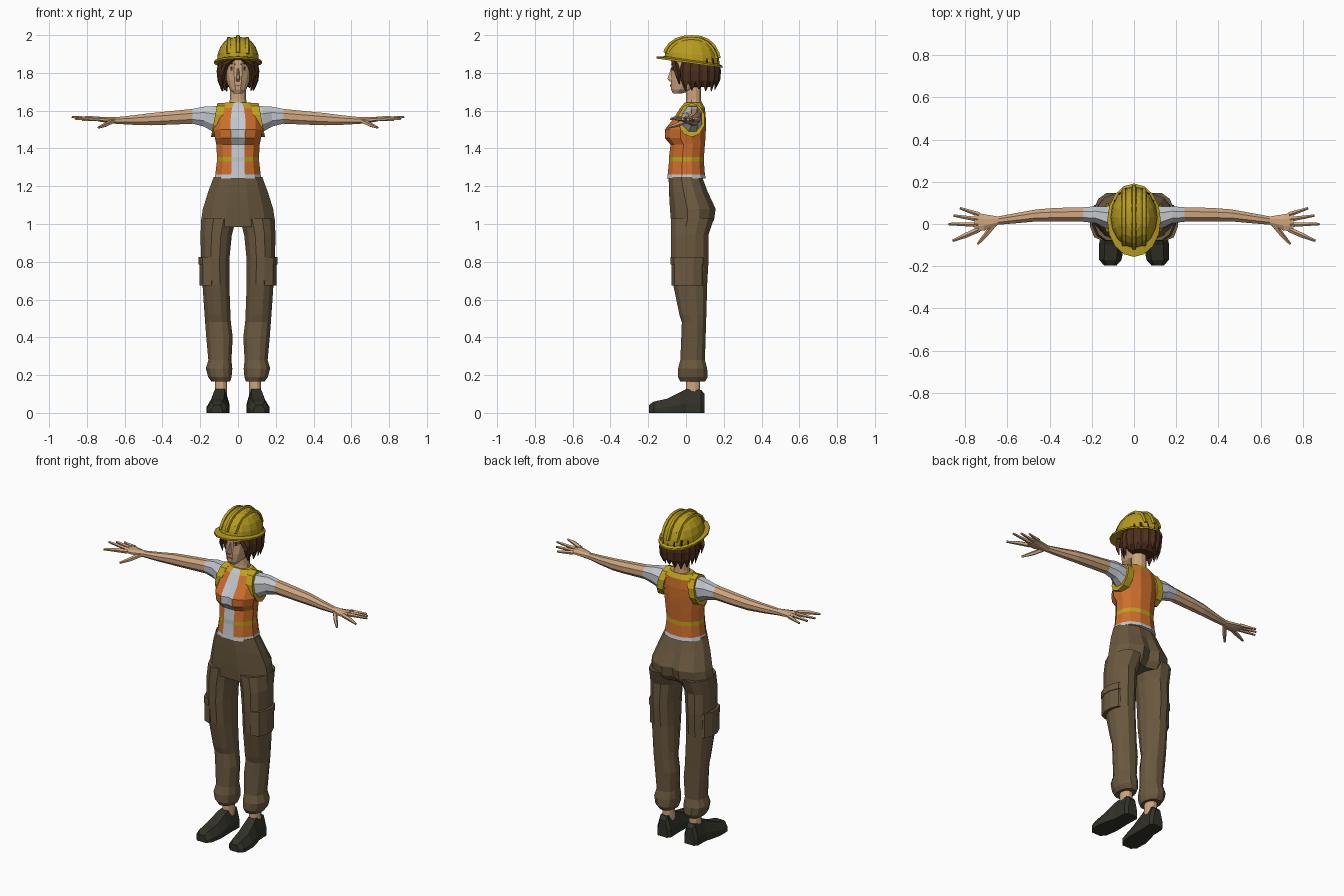
import bpy, bmesh, math, random
from mathutils import Vector

if "Cube" in bpy.data.objects:
    bpy.data.objects.remove(bpy.data.objects["Cube"])

random.seed(4)
COL = {"hat_yellow": (0.47, 0.33, 0.013), "trim_yellow": (0.52, 0.36, 0.012),
       "vest_orange": (0.62, 0.16, 0.025), "shirt_white": (0.55, 0.58, 0.62),
       "skin": (0.62, 0.38, 0.21), "trouser_brown": (0.145, 0.10, 0.05),
       "shoe_dark": (0.032, 0.032, 0.022), "hair_brown": (0.075, 0.028, 0.012),
       "eye_white": (0.5, 0.48, 0.45), "lip": (0.35, 0.13, 0.08)}
MAT = {}
for k, c in COL.items():
    MAT[k] = bpy.data.materials.new(k)
    MAT[k].diffuse_color = (*c, 1)


def finish(name, bm, mats, rule=None):
    bmesh.ops.recalc_face_normals(bm, faces=bm.faces)
    me = bpy.data.meshes.new(name)
    for m in mats:
        me.materials.append(MAT[m])
    if rule:
        for f in bm.faces:
            f.material_index = rule(f.calc_center_median())
    bm.to_mesh(me)
    bm.free()
    ob = bpy.data.objects.new(name, me)
    bpy.context.collection.objects.link(ob)
    return ob


def loft(name, rings, mats, rule=None, side=1):
    """Skin a closed body through equal-length rings; side=-1 mirrors it in x."""
    bm = bmesh.new()
    vs = [[bm.verts.new((p[0] * side, p[1], p[2])) for p in r] for r in rings]
    n = len(vs[0])
    for a, b in zip(vs, vs[1:]):
        for i in range(n):
            bm.faces.new((a[i], a[(i + 1) % n], b[(i + 1) % n], b[i]))
    bm.faces.new(vs[0])
    bm.faces.new(vs[-1])
    return finish(name, bm, mats, rule)


def section(z, w, yf, yb, cx=0, cf=0, cb=0):
    """Body cross-section: half width, front and back depth, centre creases."""
    d = yb - yf
    half = [(.3, yf), (.72, yf + .12 * d), (1, yf + .38 * d),
            (.97, yf + .65 * d), (.75, yb - .13 * d), (.3, yb)]
    return ([(cx, yf + cf, z)] + [(cx + w * u, y, z) for u, y in half]
            + [(cx, yb - cb, z)] + [(cx - w * u, y, z) for u, y in reversed(half)])


def xring(x, y0, y1, z0, z1, n=8, lean=0):
    """Ring across the arm direction."""
    cy, cz, ry, rz = (y0 + y1) / 2, (z0 + z1) / 2, (y1 - y0) / 2, (z1 - z0) / 2
    out = []
    for i in range(n):
        a = 2 * math.pi * (i + .5) / n
        out.append((x - lean * rz * math.sin(a), cy + ry * 1.06 * math.cos(a), cz + rz * 1.06 * math.sin(a)))
    return out


def tube(name, pts, radii, mat, side=1, n=5):
    """Tapered limb through a few points."""
    pts = [Vector(p) for p in pts]
    rings = []
    for i, p in enumerate(pts):
        d = (pts[min(i + 1, len(pts) - 1)] - pts[max(i - 1, 0)]).normalized()
        u = d.cross(Vector((0, 1, 0)) if abs(d.y) < .8 else Vector((1, 0, 0))).normalized()
        v = d.cross(u)
        rings.append([p + radii[i] * (u * math.cos(2 * math.pi * k / n) + v * math.sin(2 * math.pi * k / n))
                      for k in range(n)])
    return loft(name, rings, [mat], side=side)


# Vest and shirt: white hem and front strip, yellow belt and collar
def vest_rule(c):
    if c.z < 1.255 or (abs(c.x) < .03 and c.y < .02):
        return 1
    return 2 if 1.33 < c.z < 1.355 or c.z > 1.615 else 0


torso = [(1.24, .125, -.10, .105, 0), (1.262, .12, -.097, .10, 0), (1.33, .112, -.09, .095, 0),
         (1.355, .111, -.09, .095, 0), (1.42, .115, -.082, .10, 0), (1.455, .122, -.112, .103, .01),
         (1.50, .13, -.112, .105, .01), (1.56, .128, -.065, .105, 0), (1.615, .105, -.03, .10, 0),
         (1.642, .07, -.008, .085, 0)]
loft("vest", [section(z, w, f, b, cf=c) for z, w, f, b, c in torso],
     ["vest_orange", "shirt_white", "trim_yellow"], vest_rule)

# Trousers: seat, two legs, pockets with flaps
seat = [(1.25, .128, -.092, .085, 0), (1.17, .158, -.09, .115, .005), (1.08, .186, -.085, .157, .02),
        (1.02, .195, -.08, .148, .025), (.985, .196, -.076, .12, .02)]
loft("trouser_seat", [section(z, w, f, b, cb=c) for z, w, f, b, c in seat], ["trouser_brown"])
legs = [(1.03, .01, .193, -.079, .148), (.94, .033, .199, -.08, .118), (.82, .045, .195, -.079, .12),
        (.68, .046, .188, -.068, .112), (.52, .04, .177, -.035, .108), (.48, .038, .174, -.022, .106),
        (.40, .028, .168, -.025, .104), (.28, .035, .157, -.03, .10), (.235, .03, .17, -.042, .112),
        (.19, .034, .158, -.043, .115), (.165, .042, .14, -.03, .10)]
pocket = [(.14, -.078), (.185, -.06), (.205, -.01), (.205, .04), (.185, .085), (.14, .1)]
shoe = [(-.196, .112, .03, .042), (-.17, .112, .053, .06), (-.10, .107, .06, .075), (-.03, .10, .052, .11),
        (0, .095, .046, .126), (.08, .092, .046, .122), (.098, .092, .032, .10)]
arm = [(.06, -.02, .09, 1.50, 1.625), (.13, -.022, .085, 1.485, 1.625), (.18, .003, .085, 1.515, 1.622),
       (.24, .01, .08, 1.53, 1.61), (.37, .01, .077, 1.525, 1.597), (.46, .012, .07, 1.522, 1.588),
       (.56, .003, .052, 1.525, 1.575), (.645, -.004, .036, 1.53, 1.566), (.71, -.032, .047, 1.538, 1.566),
       (.755, -.035, .055, 1.546, 1.566)]
fingers = {"little_finger": [(.735, .045, 1.555), (.825, .075, 1.55)],
           "ring_finger": [(.74, .022, 1.556), (.855, .04, 1.558)],
           "middle_finger": [(.74, -.003, 1.556), (.88, .0, 1.566)],
           "index_finger": [(.735, -.026, 1.556), (.80, -.055, 1.56), (.86, -.08, 1.556)],
           "thumb": [(.66, .0, 1.545), (.70, -.05, 1.525), (.74, -.095, 1.51)]}

for s, tag in ((1, "left"), (-1, "right")):
    loft(f"trouser_leg_{tag}", [section(z, (o - i) / 2, f, b, cx=(o + i) / 2) for z, i, o, f, b in legs],
         ["trouser_brown"], side=s)
    loft(f"pocket_{tag}", [[(x, y, z) for x, y in pocket] for z in (.675, .80)], ["trouser_brown"], side=s)
    loft(f"pocket_flap_{tag}", [[(x * 1.02, y * 1.05, z) for x, y in pocket] for z in (.785, .825)],
         ["trouser_brown"], side=s)
    # Ankle and shoe
    loft(f"ankle_{tag}", [section(z, .032, .0, .075, cx=.09) for z in (.09, .2)], ["skin"], side=s)
    loft(f"shoe_{tag}", [[(c - w, y, 0), (c - w, y, .4 * h), (c - .55 * w, y, h),
                          (c + .55 * w, y, h), (c + w, y, .4 * h), (c + w, y, 0)] for y, c, w, h in shoe],
         ["shoe_dark"], side=s)
    # Arm with sleeve, hand and armhole trim
    loft(f"arm_{tag}", [xring(*r) for r in arm], ["skin", "shirt_white"],
         lambda c: 1 if abs(c.x) < .235 else 0, s)
    loft(f"armhole_trim_{tag}", [xring(x, -.038, .098, 1.465, 1.636, 10, .2) for x in (.085, .126)],
         ["trim_yellow"], side=s)
    for fn, pts in fingers.items():
        r = [.013, .012, .006] if len(pts) == 3 else [.012, .006]
        tube(f"{fn}_{tag}", pts, r, "skin", s)

# Neck and head
loft("neck", [section(z, w, f, b) for z, w, f, b in
              ((1.60, .055, -.005, .085), (1.66, .043, .0, .08), (1.75, .043, .0, .08))], ["skin"])
head = [(1.692, .024, -.07, -.02), (1.712, .044, -.08, .05), (1.76, .062, -.08, .10),
        (1.80, .07, -.076, .13), (1.86, .074, -.076, .14), (1.90, .07, -.06, .13)]
loft("head", [section(*r) for r in head], ["skin"])
nose = [[(-.006, -.07, 1.825), (.006, -.07, 1.825), (.002, -.08, 1.825), (-.002, -.08, 1.825)],
        [(-.014, -.07, 1.765), (.014, -.07, 1.765), (.005, -.098, 1.768), (-.005, -.098, 1.768)],
        [(-.012, -.07, 1.752), (.012, -.07, 1.752), (.004, -.085, 1.754), (-.004, -.085, 1.754)]]
loft("nose", nose, ["skin"])


def face_plate(name, outline, mat, lift, side=1):
    """Thin plate following the slanted front of the face."""
    rings = [[(x, -.076 + max(0, x - .021) * .84 - lift - t, z) for x, z in outline] for t in (0, .004)]
    loft(name, rings, [mat], side=side)


for s, tag in ((1, "left"), (-1, "right")):
    face_plate(f"eye_{tag}", [(.02, 1.817), (.03, 1.812), (.046, 1.818), (.049, 1.827), (.033, 1.831)],
               "eye_white", 0, s)
    face_plate(f"iris_{tag}", [(.028, 1.812), (.041, 1.812), (.041, 1.831), (.028, 1.831)], "hair_brown", .002, s)
    face_plate(f"eyelid_{tag}", [(.019, 1.82), (.033, 1.829), (.051, 1.827), (.034, 1.835)], "hair_brown", .003, s)
    face_plate(f"eyebrow_{tag}", [(.014, 1.842), (.05, 1.848), (.04, 1.855), (.014, 1.849)], "hair_brown", 0, s)
loft("mouth", [[(-.02, y, 1.733), (0, y, 1.727), (.02, y, 1.733), (0, y, 1.738)] for y in (-.079, -.084)], ["lip"])

# Hair: inner mass plus pointed locks round the sides and back
hair = [(1.88, .098, -.045, .165), (1.80, .10, -.03, .162), (1.75, .088, .005, .145), (1.725, .065, .03, .125)]
loft("hair_mass", [section(*r) for r in hair], ["hair_brown"])
for i in range(13):
    a = math.radians(-128 + 256 * i / 12)
    sx, cy = math.sin(a), math.cos(a)
    tip = 1.70 + random.uniform(0, .025)
    path = [(.09, 1.875, .026), (.1, 1.81, .03), (.098, 1.76, .024), (.088, tip, .003)]
    rings = []
    for r, z, h in path:
        c = Vector((sx * r, .06 + cy * (r + .012), z))
        t, o = Vector((cy, -sx, 0)) * h, Vector((sx, cy, 0)) * h * .5
        rings.append([c - t, c + o * .9, c + t, c - o])
    loft(f"hair_lock_{i + 1}", rings, ["hair_brown"])
for s, tag in ((1, "left"), (-1, "right")):
    tube(f"fringe_{tag}", [(.02, -.07, 1.872), (.062, -.058, 1.848), (.084, -.042, 1.79), (.08, -.035, 1.74)],
         [.012, .016, .015, .003], "hair_brown", s, 4)

# Hard hat: tilted dome, brim and three ribs
CY, RX, RY, N = .032, .112, .147, 16


def base(y):
    return 1.875 - .14 * (y + .1)


def dome(rho, a, grow=0):
    h = math.sqrt(max(0, 1 - rho ** 2.5))
    x, y = RX * rho * math.sin(a), CY - RY * rho * math.cos(a)
    return (x, y, base(y) + (1.991 - base(y)) * h)


loft("hat_dome", [[dome(r, 2 * math.pi * i / N) for i in range(N)] for r in (1, .96, .85, .65, .38, .08)],
     ["hat_yellow"])


def brim_ring(rx, ry, cy, dz):
    out = []
    for i in range(N):
        a = 2 * math.pi * i / N
        y = cy - ry * math.cos(a)
        out.append((rx * math.sin(a), y, base(y) + dz))
    return out


loft("hat_brim", [brim_ring(.108, .143, CY, .012), brim_ring(.127, .174, .018, .003),
                  brim_ring(.127, .174, .018, -.007), brim_ring(.108, .143, CY, -.002)], ["hat_yellow"])
for x0, tag in ((-.048, "right"), (0, "middle"), (.048, "left")):
    rings = []
    for i in range(11):
        c = math.cos(math.pi * i / 10)
        ry = .97 * math.sqrt(1 - (x0 / RX) ** 2)
        y = CY - RY * ry * c
        rho = math.hypot(x0 / RX, (y - CY) / RY)
        z = base(y) + (1.991 - base(y)) * math.sqrt(max(0, 1 - rho ** 2.5))
        ring = []
        for dx, k in ((-.012, .96), (-.008, 1.065), (.008, 1.065), (.012, .96)):
            ring.append((x0 + dx, CY + (y - CY) * k, 1.856 + (z - 1.856) * k))
        rings.append(ring)
    loft(f"hat_rib_{tag}", rings, ["hat_yellow"])

for m in bpy.data.materials:
    if m.users and not m.is_grease_pencil:
        m.use_nodes = True
        m.node_tree.nodes["Principled BSDF"].inputs["Base Color"].default_value = m.diffuse_color
